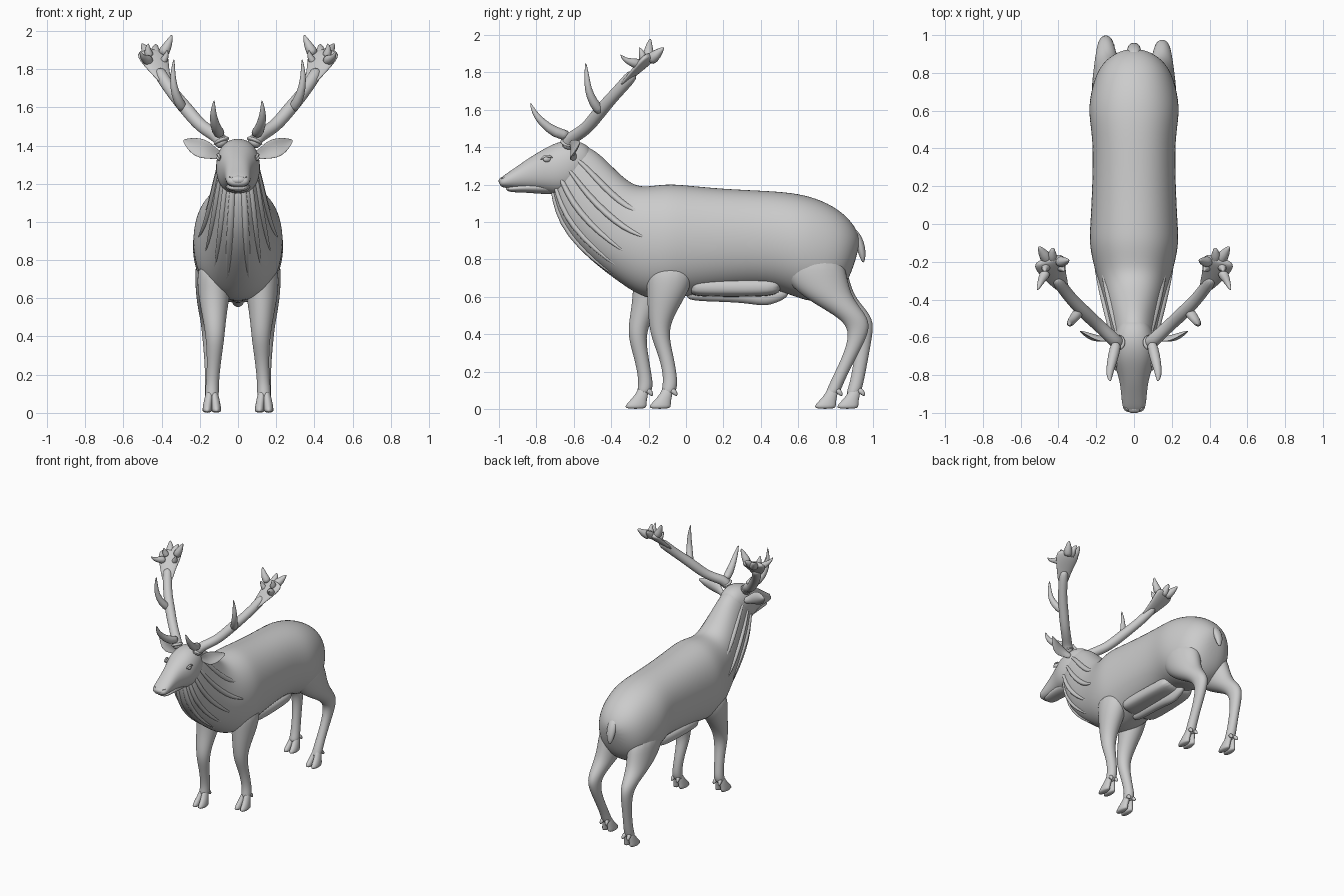
import bpy, bmesh, math
from mathutils import Vector as V

N = 16


def loft(name, rings, side=1, cup=0, power=1.0, level=2):
    """Skin rings given as (centre, u axis, v axis); side=-1 mirrors in x."""
    bm = bmesh.new()
    rows = []
    for c, u, v in rings:
        row = []
        for k in range(N):
            a = 2 * math.pi * k / N
            ca, sa = math.cos(a), math.sin(a)
            ca2 = math.copysign(abs(ca) ** power, ca) * 1.025
            sa2 = math.copysign(abs(sa) ** power, sa) * 1.025
            p = c + u * ca2 + v * (sa2 + cup * ca * ca)
            row.append(bm.verts.new((p.x * side, p.y, p.z)))
        rows.append(row)
    for r0, r1 in zip(rows, rows[1:]):
        for k in range(N):
            j = (k + 1) % N
            bm.faces.new((r0[k], r0[j], r1[j], r1[k]))
    bm.faces.new(rows[0])
    bm.faces.new(rows[-1])
    bmesh.ops.recalc_face_normals(bm, faces=bm.faces)
    me = bpy.data.meshes.new(name)
    bm.to_mesh(me)
    bm.free()
    for f in me.polygons:
        f.use_smooth = True
    ob = bpy.data.objects.new(name, me)
    bpy.context.collection.objects.link(ob)
    m = ob.modifiers.new("smooth", 'SUBSURF')
    m.levels = m.render_levels = level
    return ob


def slab(sections):
    """Rings from (top y, top z, bottom y, bottom z, half width)."""
    out = []
    for ty, tz, by, bz, w in sections:
        t, b = V((0, ty, tz)), V((0, by, bz))
        out.append(((t + b) / 2, V((w, 0, 0)), (t - b) / 2))
    return out


def tube(name, pts, wide=None, flat=1.0, side=1, cup=0, level=1):
    """Tapered tube through (x, y, z, radius) points."""
    P = [V(p[:3]) for p in pts]
    rings = []
    for i, p in enumerate(P):
        t = (P[min(i + 1, len(P) - 1)] - P[max(i - 1, 0)]).normalized()
        u = V(wide) if wide else t.cross(V((0.31, 0.9, -0.3)))
        u = (u - t * u.dot(t)).normalized()
        r = pts[i][3]
        rings.append((p, u * r, t.cross(u) * r * flat))
    return loft(name, rings, side, cup, level=level)


def ball(name, loc, scale, rot=(0, 0, 0)):
    bpy.ops.mesh.primitive_uv_sphere_add(segments=20, ring_count=12, location=loc, rotation=rot)
    ob = bpy.context.object
    ob.name, ob.scale = name, scale
    bpy.ops.object.shade_smooth()


# Body and neck
body = slab([
    (.935, .90, .905, .79, .05), (.905, .975, .865, .68, .13), (.84, 1.05, .80, .60, .19),
    (.73, 1.115, .70, .565, .225), (.6, 1.152, .58, .60, .243), (.45, 1.165, .45, .655, .215),
    (.2, 1.175, .2, .635, .22), (0, 1.195, 0, .605, .23), (-.1, 1.203, -.1, .585, .237),
    (-.2, 1.188, -.22, .59, .215), (-.26, 1.19, -.33, .66, .19), (-.32, 1.222, -.44, .74, .165),
    (-.4, 1.30, -.57, .85, .14), (-.47, 1.37, -.67, .98, .12), (-.54, 1.41, -.71, 1.11, .105),
    (-.61, 1.42, -.72, 1.19, .09)])
loft("body", body, power=.92)

# Mane folds along the neck
for side in (1, -1):
    for k, deg in enumerate((32, 5, -22, -48, -72)):
        a = math.radians(deg)
        pts = []
        for (c, u, v), r in zip(body[10 - (k < 2):16], (.006, .016, .022, .022, .018, .012, .006)):
            pts.append((*(c + u * math.cos(a) * .97 + v * math.sin(a) * .97), r))
        tube("mane_fold", pts, side=side, flat=.8)

# Belly fringe and keel
loft("belly_fringe", slab([(.02, .70, .02, .62, .13), (.06, .70, .05, .60, .15),
                           (.25, .70, .25, .60, .15), (.46, .70, .46, .60, .14),
                           (.52, .70, .51, .63, .12)]), power=.6)
loft("belly_keel", slab([(0, .64, 0, .595, .02), (.05, .64, .04, .575, .035), (.3, .64, .3, .572, .035),
                         (.4, .64, .41, .548, .035), (.48, .64, .48, .565, .03), (.56, .66, .55, .60, .02)]))

# Tail
tube("tail", [(0, .88, .96, .03), (0, .915, .92, .036), (0, .937, .86, .034),
              (0, .945, .81, .022), (0, .948, .782, .006)], wide=(1, 0, 0), flat=.7)

# Head, jaw and nose
loft("head", slab([
    (-1.0, 1.222, -.995, 1.192, .04), (-.98, 1.245, -.975, 1.183, .06), (-.92, 1.285, -.92, 1.178, .066),
    (-.85, 1.335, -.85, 1.175, .072), (-.78, 1.378, -.78, 1.165, .09), (-.72, 1.412, -.72, 1.148, .112),
    (-.66, 1.433, -.66, 1.14, .116), (-.6, 1.437, -.61, 1.16, .11), (-.54, 1.42, -.55, 1.2, .09),
    (-.50, 1.38, -.51, 1.25, .06)]), power=.9)
loft("lower_jaw", slab([(-.965, 1.182, -.96, 1.168, .03), (-.94, 1.195, -.935, 1.158, .05),
                        (-.86, 1.21, -.86, 1.158, .056), (-.76, 1.22, -.76, 1.148, .065),
                        (-.68, 1.22, -.68, 1.15, .06)]))
ball("nose_pad", (0, -.968, 1.218), (.048, .034, .026))
for s in (1, -1):
    bpy.ops.mesh.primitive_torus_add(major_radius=.014, minor_radius=.005, major_segments=16,
                                     minor_segments=8, location=(s * .04, -.977, 1.222),
                                     rotation=(math.pi / 2, 0, s * .7))
    bpy.context.object.name = "nostril"
    bpy.ops.object.shade_smooth()
    # Eyes with lids
    ball("eye", (s * .099, -.743, 1.335), (.012, .022, .015), (0, 0, s * .35))
    tube("eyelid", [(.094, -.778, 1.332, .004), (.102, -.757, 1.352, .008),
                    (.105, -.735, 1.354, .009), (.106, -.712, 1.342, .004)], side=s)

    # Ears
    tube("ear", [(.09, -.585, 1.345, .022), (.13, -.60, 1.36, .03), (.165, -.605, 1.375, .047),
                 (.205, -.60, 1.39, .05), (.25, -.58, 1.41, .032), (.287, -.565, 1.428, .005)],
         wide=(-.3, 0, 1), flat=.28, side=s, cup=1.3, level=2)

    # Antler beam, burr, tines and palm
    tube("antler_beam", [(.075, -.635, 1.39, .036), (.095, -.625, 1.44, .036), (.14, -.58, 1.468, .034),
                         (.20, -.525, 1.505, .033), (.265, -.465, 1.585, .036), (.33, -.40, 1.66, .032),
                         (.38, -.335, 1.73, .032), (.42, -.275, 1.80, .034)], side=s, level=2)
    tube("antler_burr", [(.083, -.632, 1.413, .036), (.087, -.63, 1.423, .047), (.092, -.627, 1.434, .036)],
         side=s)
    palm_axis = (.16, -.14, -.08)
    tube("antler_palm", [(.37, -.35, 1.72, .032), (.405, -.295, 1.78, .05), (.43, -.245, 1.83, .072),
                         (.447, -.205, 1.87, .085), (.455, -.18, 1.895, .07)],
         wide=palm_axis, flat=.3, side=s, level=2)
    tines = [
        [(.09, -.62, 1.46, .03), (.11, -.70, 1.475, .03), (.128, -.775, 1.535, .022),
         (.13, -.815, 1.59, .013), (.125, -.832, 1.638, .003)],
        [(.28, -.45, 1.58, .03), (.318, -.498, 1.64, .025), (.338, -.525, 1.71, .019),
         (.342, -.53, 1.78, .013), (.335, -.537, 1.855, .003)],
        [(.45, -.20, 1.86, .04), (.485, -.15, 1.90, .025), (.505, -.118, 1.935, .005)],
        [(.43, -.20, 1.86, .035), (.435, -.155, 1.905, .022), (.428, -.125, 1.93, .005)],
        [(.40, -.20, 1.87, .035), (.37, -.20, 1.92, .024), (.355, -.195, 1.955, .014), (.346, -.19, 1.98, .004)],
        [(.46, -.245, 1.84, .035), (.49, -.295, 1.855, .02), (.503, -.33, 1.868, .012), (.513, -.35, 1.895, .003)],
        [(.46, -.225, 1.86, .03), (.475, -.235, 1.90, .017), (.47, -.25, 1.935, .004)],
        [(.40, -.23, 1.83, .025), (.375, -.235, 1.865, .015), (.37, -.25, 1.90, .004)]]
    for t in tines:
        tube("antler_tine", t, side=s)


def leg(name, side, path, foot):
    """Leg from (x, y, z, half width, half depth) plus cloven hoof and dewclaws."""
    loft(name, [(V((x, y, z)), V((rx, 0, 0)), V((0, ry, 0))) for x, y, z, rx, ry in path], side)
    for dx in (-1, 1):
        hoof = [(.024, -.012, .0, .024, .058), (.024, -.010, .02, .025, .056),
                (.021, .006, .05, .023, .042), (.015, .025, .085, .022, .032), (.01, .03, .12, .016, .025)]
        loft("hoof", [(V((.137 + dx * x, foot + y, z)), V((rx, 0, 0)), V((0, ry, 0)))
                      for x, y, z, rx, ry in hoof], side, level=1)
        tube("dewclaw", [(.137 + dx * .016, foot + .045, .105, .016), (.137 + dx * .022, foot + .068, .09, .015),
                         (.137 + dx * .024, foot + .08, .07, .006)], side=side)


# Legs: the right pair is drawn together, the left pair is spread
leg("front_leg_right", 1, [
    (.12, -.08, .80, .09, .14), (.125, -.09, .66, .09, .12), (.125, -.12, .55, .07, .085),
    (.122, -.14, .46, .056, .058), (.12, -.138, .38, .047, .047), (.125, -.105, .28, .037, .039),
    (.132, -.085, .18, .033, .036), (.136, -.085, .12, .036, .04), (.137, -.10, .07, .035, .035)], -.128)
leg("front_leg_left", -1, [
    (.12, -.15, .80, .09, .14), (.125, -.17, .66, .09, .11), (.125, -.215, .55, .07, .075),
    (.122, -.25, .46, .056, .056), (.12, -.262, .38, .047, .046), (.125, -.24, .28, .037, .039),
    (.132, -.22, .18, .033, .036), (.136, -.215, .12, .036, .04), (.137, -.23, .07, .035, .035)], -.258)
leg("hind_leg_right", 1, [
    (.12, .66, .85, .10, .17), (.13, .69, .70, .095, .17), (.14, .755, .60, .078, .13),
    (.148, .85, .525, .058, .095), (.15, .925, .455, .043, .062), (.148, .915, .37, .036, .045),
    (.143, .865, .26, .031, .037), (.139, .81, .15, .033, .036), (.137, .79, .10, .036, .038),
    (.137, .775, .07, .034, .034)], .755)
leg("hind_leg_left", -1, [
    (.12, .66, .85, .10, .17), (.13, .70, .70, .095, .17), (.14, .77, .60, .078, .13),
    (.148, .87, .53, .058, .095), (.15, .945, .465, .043, .06), (.148, .95, .37, .036, .042),
    (.143, .935, .26, .031, .037), (.139, .915, .15, .033, .036), (.137, .90, .10, .036, .038),
    (.137, .89, .07, .034, .034)], .875)
